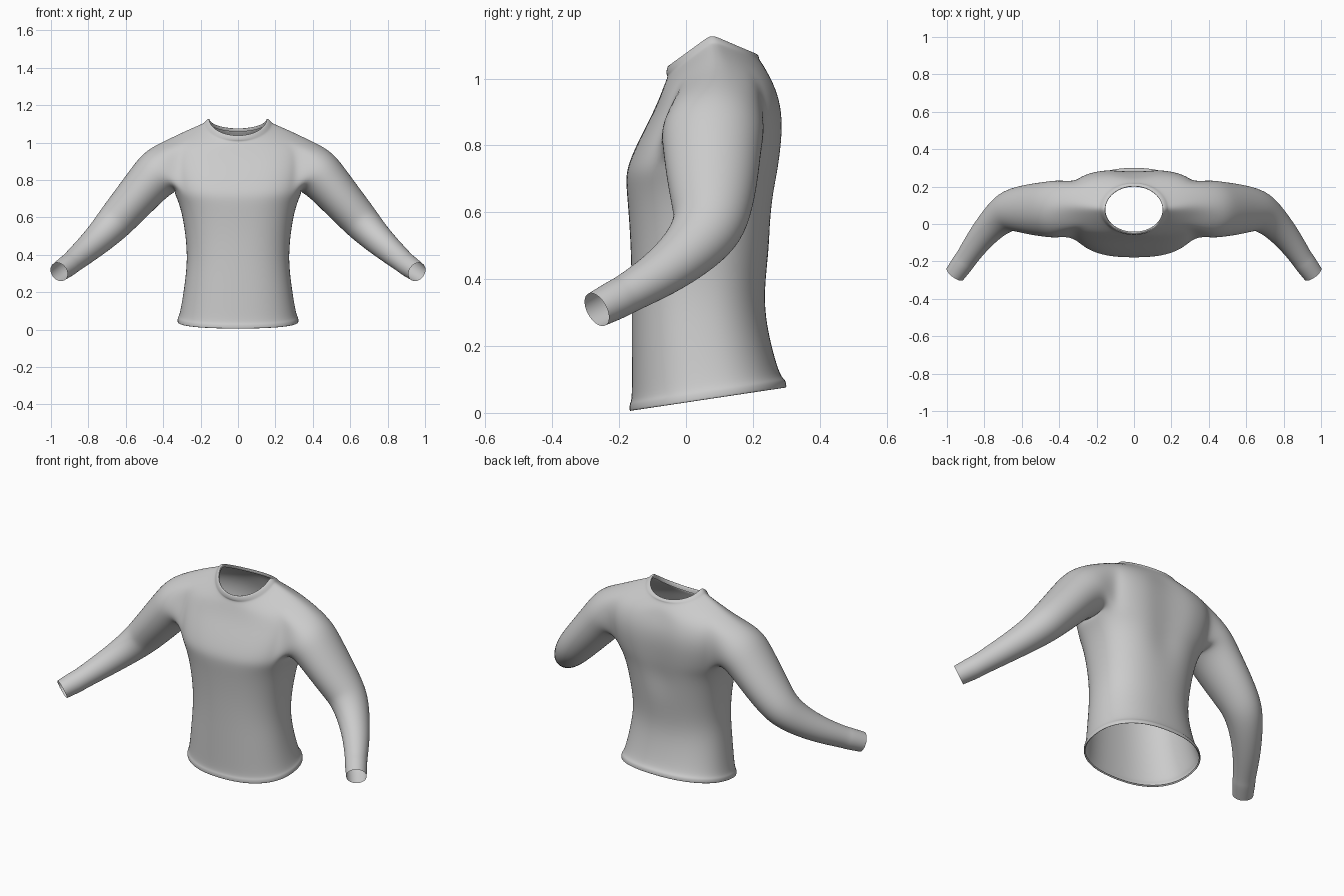
import bpy, bmesh, math
from mathutils import Vector

if "Cube" in bpy.data.objects:
    bpy.data.objects.remove(bpy.data.objects["Cube"])

Q = 8  # segments per quarter of the torso ring

# Torso rings: half width, y front, y back, z front, z side, z back, squareness
TORSO = [
    (.316, -.161, .293, .012, .047, .082, 2.3),   # folded hem lip
    (.326, -.171, .303, .000, .035, .070, 2.3),
    (.324, -.170, .300, .030, .067, .100, 2.3),   # hem band top
    (.316, -.163, .287, .034, .071, .104, 2.3),
    (.302, -.163, .268, .110, .140, .155, 2.3),
    (.285, -.163, .242, .240, .250, .260, 2.3),
    (.272, -.163, .233, .370, .370, .360, 2.3),   # waist
    (.280, -.166, .251, .500, .500, .500, 2.4),
    (.300, -.174, .266, .620, .620, .620, 2.5),
    (.322, -.181, .277, .690, .690, .690, 2.6),
    (.345, -.177, .285, .740, .740, .740, 2.8),   # armpit
    (.360, -.135, .296, .830, .840, .840, 3.0),
    (.365, -.098, .291, .900, .940, .920, 3.0),
    (.360, -.075, .270, .955, 1.03, .985, 2.6),   # shoulder
    (.265, -.064, .240, .985, 1.075, 1.03, 2.3),
    (.185, -.054, .216, 1.008, 1.107, 1.06, 2.1),
    (.181, -.061, .221, 1.010, 1.114, 1.066, 2.0),  # neck band
    (.161, -.057, .207, 1.040, 1.134, 1.078, 2.0),
    (.151, -.046, .198, 1.038, 1.130, 1.074, 2.0),
    (.158, -.042, .204, 1.015, 1.110, 1.058, 2.0),  # inside of neck band
]
ARMPIT, SHOULDER, HOLE = 10, 13, 3   # armhole rows and half width in columns

# Sleeve rings: centre, half height, half depth
SLEEVE = [
    ((.410, .080, .852), .140, .158),
    ((.470, .078, .795), .125, .150),
    ((.550, .079, .700), .115, .139),
    ((.640, .078, .598), .104, .119),   # elbow
    ((.685, .062, .547), .096, .108),
    ((.745, .012, .485), .083, .090),
    ((.825, -.077, .413), .070, .073),
    ((.900, -.188, .350), .058, .059),
    ((.905, -.195, .346), .061, .062),  # cuff
    ((.957, -.267, .309), .054, .056),
]


def torso_point(row, k):
    hw, yf, yb, zf, zs, zb, n = row
    a = k / Q * math.pi / 2
    x = hw * max(0.0, math.cos(a)) ** (2 / n) if abs(k) < Q else 0.0
    t = abs(math.sin(a)) ** (2 / n)
    mid = (yf + yb) / 2
    y_end, z_end = (yf, zf) if k < 0 else (yb, zb)
    y = mid + (y_end - mid) * t
    if k > 0 and .6 < zs < 1.05:        # shallow groove along the spine
        y -= .018 * math.exp(-(x / .08) ** 2)
    return Vector((x, y, zs + (z_end - zs) * t))


def loft(bm, a, b, closed):
    n = len(a)
    for i in range(n if closed else n - 1):
        j = (i + 1) % n
        bm.faces.new((a[i], a[j], b[j], b[i]))


bm = bmesh.new()

# Right half of the torso, leaving the armhole open
rings = [[bm.verts.new(torso_point(row, k)) for k in range(-Q, Q + 1)] for row in TORSO]
for r, (lo, hi) in enumerate(zip(rings, rings[1:])):
    if ARMPIT <= r < SHOULDER:
        loft(bm, lo[:Q - HOLE + 1], hi[:Q - HOLE + 1], False)
        loft(bm, lo[Q + HOLE:], hi[Q + HOLE:], False)
    else:
        loft(bm, lo, hi, False)

# Armhole loop: under the arm, up the front, over the shoulder, down the back
inner = range(ARMPIT + 1, SHOULDER)
loop = [rings[ARMPIT][Q - k] for k in range(HOLE + 1)]
loop += [rings[r][Q - HOLE] for r in inner]
loop += [rings[SHOULDER][Q + k] for k in range(-HOLE, HOLE + 1)]
loop += [rings[r][Q + HOLE] for r in reversed(inner)]
loop += [rings[ARMPIT][Q + k] for k in range(HOLE, 0, -1)]

# Sleeve grown out of the armhole
path = [Vector((.33, .08, .90))] + [Vector(s[0]) for s in SLEEVE]
path.append(path[-1] * 2 - path[-2])
count = len(loop)
for i, (c, height, depth) in enumerate(SLEEVE):
    t = (path[i + 2] - path[i]).normalized()
    back = Vector((0, 1, 0))
    back = (back - t * back.dot(t)).normalized()
    up = t.cross(back)
    if up.z < 0:
        up = -up
    ring = []
    for j in range(count):
        a = 2 * math.pi * j / count
        ring.append(bm.verts.new(path[i + 1] - up * height * math.cos(a) - back * depth * math.sin(a)))
    loft(bm, loop, ring, True)
    loop = ring

bmesh.ops.recalc_face_normals(bm, faces=bm.faces)
for f in bm.faces:
    f.smooth = True
mesh = bpy.data.meshes.new("long_sleeve_shirt")
bm.to_mesh(mesh)
bm.free()

shirt = bpy.data.objects.new("long_sleeve_shirt", mesh)
bpy.context.collection.objects.link(shirt)
mirror = shirt.modifiers.new("mirror", 'MIRROR')
mirror.use_clip = True
subsurf = shirt.modifiers.new("smooth", 'SUBSURF')
subsurf.levels = subsurf.render_levels = 2
